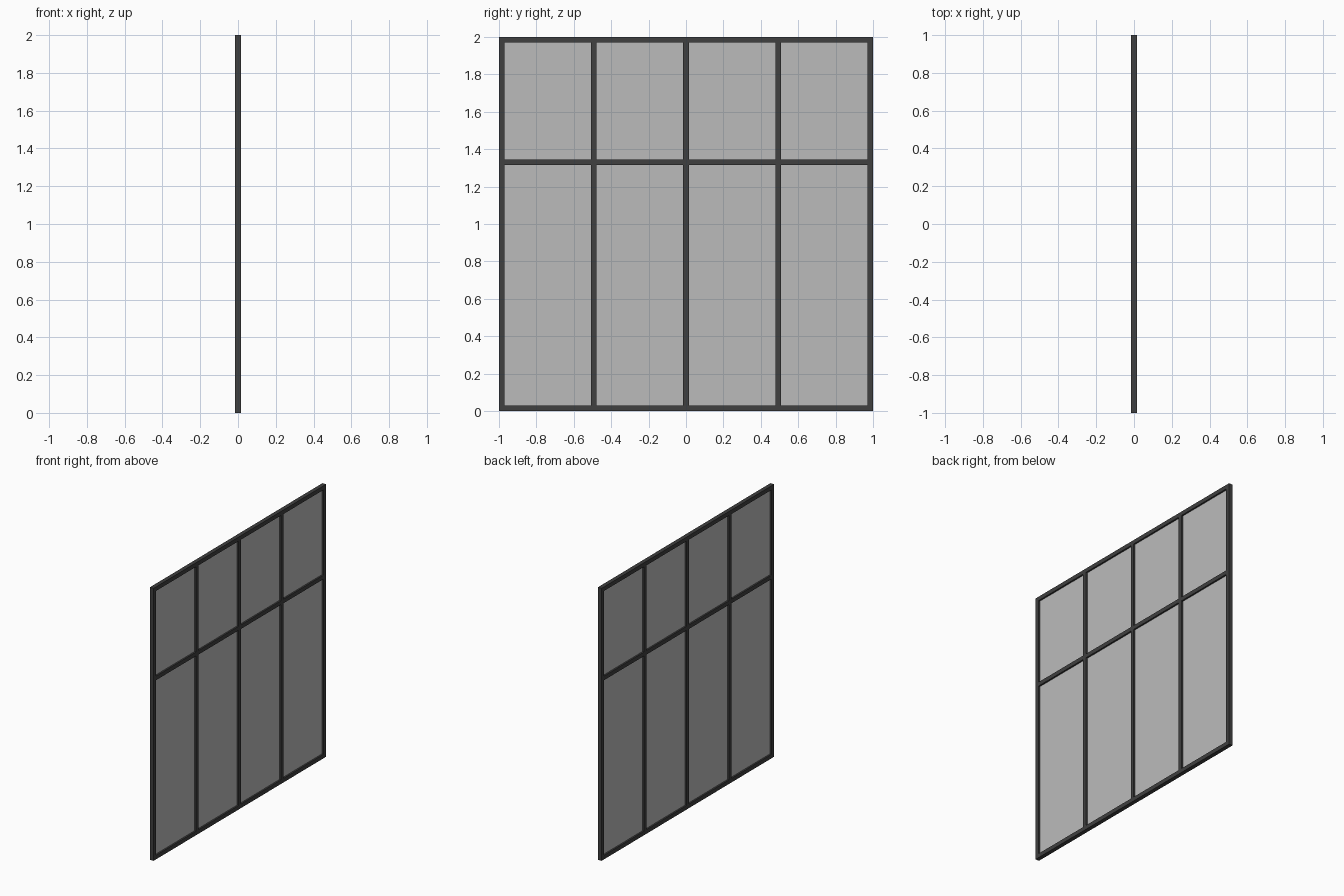
import bpy

if "Cube" in bpy.data.objects:
    bpy.data.objects.remove(bpy.data.objects["Cube"])

def material(name, value):
    m = bpy.data.materials.new(name)
    m.diffuse_color = (value, value, value, 1)
    m.use_nodes = True
    m.node_tree.nodes["Principled BSDF"].inputs["Base Color"].default_value = m.diffuse_color
    return m

frame_mat = material("dark_grey_metal", 0.05)
glass_mat = material("light_grey_glass", 0.5)

def box(name, size, centre, mat):
    bpy.ops.mesh.primitive_cube_add(size=1, location=centre)
    o = bpy.context.object
    o.name = name
    o.scale = size
    bpy.ops.object.transform_apply(location=False, rotation=False, scale=True)
    o.data.materials.append(mat)
    return o

W = 0.03      # bar width and panel thickness
BAR_Z = 1.33  # height of the cross bar

# outer frame
for side, y in (("left", -1 + W / 2), ("right", 1 - W / 2)):
    box(f"frame_{side}", (W, W, 2), (0, y, 1), frame_mat)
for side, z in (("bottom", W / 2), ("top", 2 - W / 2)):
    box(f"frame_{side}", (W, 2 - 2 * W, W), (0, 0, z), frame_mat)

# cross bar and upright bars
box("cross_bar", (W, 2 - 2 * W, W), (0, 0, BAR_Z), frame_mat)
spans = ((W, BAR_Z - W / 2), (BAR_Z + W / 2, 2 - W))
for i in (-1, 0, 1):
    for part, (z0, z1) in zip(("lower", "upper"), spans):
        box(f"upright_{part}_{i + 2}", (W, W, z1 - z0),
            (0, i * 0.4925, (z0 + z1) / 2), frame_mat)

# glass sheet in the middle of the frame
box("glass", (0.006, 2 - 2 * W, 2 - 2 * W), (0, 0, 1), glass_mat)
